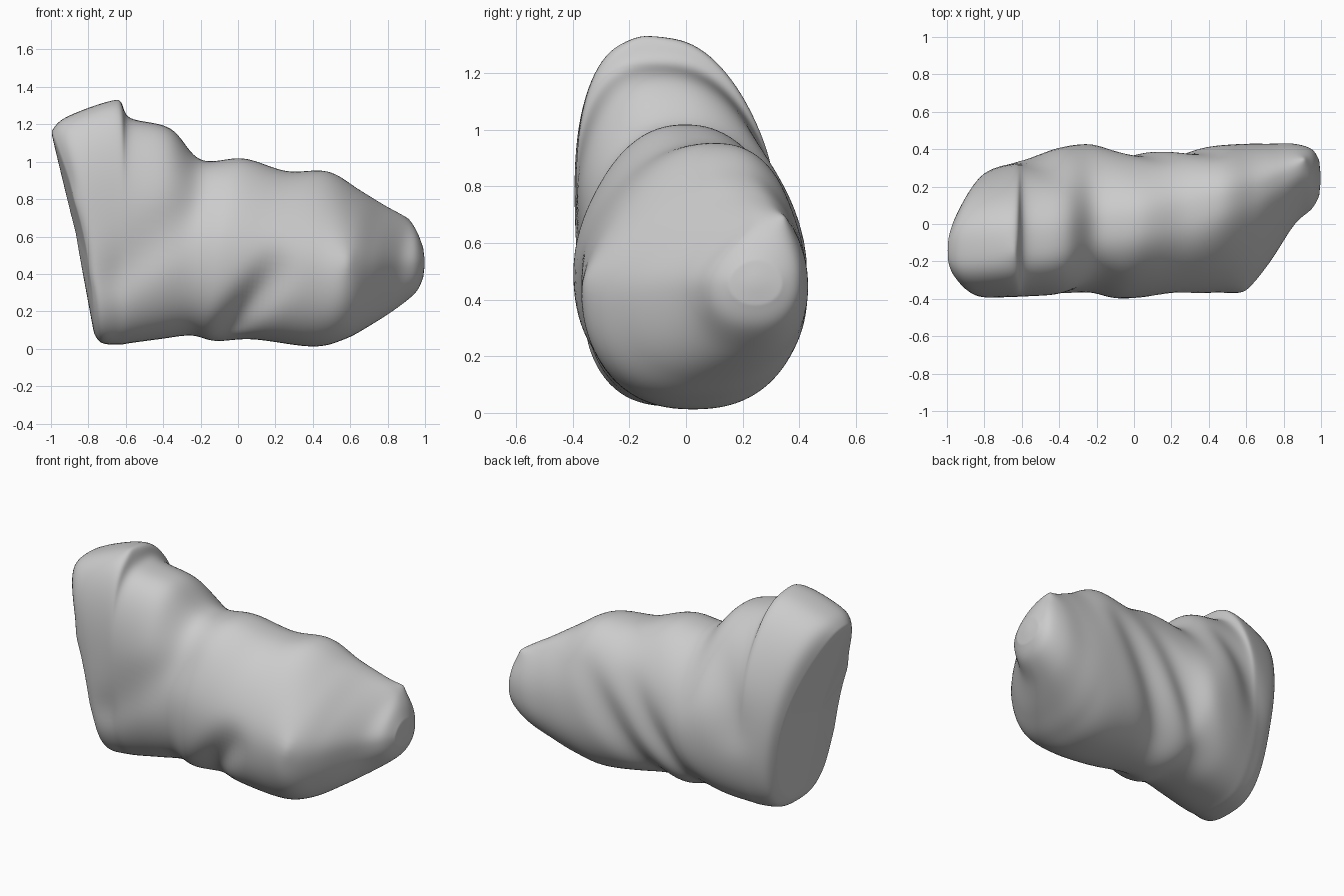
import bpy, bmesh, math
from mathutils import Vector

if "Cube" in bpy.data.objects:
    bpy.data.objects.remove(bpy.data.objects["Cube"])

RING, STEPS = 96, 10

# Cross-sections: bottom x, z, top x, z, middle front y, back y,
# top front y, back y, roundness
SECTIONS = [
    (-.77, .08, -1.0, 1.16, -.36, .23, -.34, .05, .75),
    (-.73, .03, -.92, 1.24, -.39, .29, -.42, .16, .72),
    (-.64, .02, -.65, 1.33, -.39, .34, -.41, .19, .75),
    (-.57, .03, -.58, 1.235, -.39, .36, -.40, .20, .75),
    (-.42, .05, -.36, 1.18, -.39, .41, -.38, .22, .80),
    (-.25, .07, -.20, 1.01, -.37, .43, -.33, .28, .85),
    (-.12, .04, .03, 1.02, -.40, .40, -.30, .30, .85),
    (.08, .05, .26, .95, -.39, .40, -.27, .37, .85),
    (.40, .01, .48, .95, -.37, .42, -.17, .40, .85),
    (.57, .05, .65, .85, -.36, .43, -.08, .41, .85),
    (.70, .12, .78, .77, -.22, .43, .05, .42, .85),
    (.84, .21, .90, .70, -.01, .43, .16, .42, .88),
    (.95, .30, .955, .63, .08, .40, .16, .40, .90),
    (.99, .38, .99, .54, .15, .34, .17, .33, .95),
]

# Diagonal folds: side, upper x, z, lower x, z, depth, width
FOLDS = [
    (-1, -.05, .90, -.65, .40, .03, .11),
    (-1, .28, .52, -.12, .0, .09, .08),
    (1, .48, .80, -.05, .0, .055, .08),
    (1, .20, .80, -.36, .0, .045, .08),
    (1, -.36, 1.1, -.58, .60, .03, .10),
]

# Small pulled tips on the surface
TIPS = [(-.89, -.38, .79), (-.83, -.40, .38), (-.13, -.32, .03),
        (.60, -.38, .48), (.92, .36, .71), (-.64, -.15, 1.34)]


def catmull(a, b, c, d, t):
    return [.5 * (2 * q + (r - p) * t + (2 * p - 5 * q + 4 * r - s) * t * t
                  + (3 * q - p - 3 * r + s) * t ** 3)
            for p, q, r, s in zip(a, b, c, d)]


def squash(value, power):
    return math.copysign(abs(value) ** power, value)


def fold(p):
    for side, x0, z0, x1, z1, depth, width in FOLDS:
        if p.y * side <= 0:
            continue
        a, line = Vector((x0, z0)), Vector((x1 - x0, z1 - z0))
        q = Vector((p.x, p.z)) - a
        t = max(0, min(1, q.dot(line) / line.length_squared))
        gap = (q - line * t).length
        # Each fold fades in from its upper end
        fade = math.sin(min(1, t * 1.6) * math.pi / 2) * min(1, abs(p.y) / .25)
        p.y -= side * depth * fade * math.exp(-(gap / width) ** 2)
    return p


def pull(p):
    for tip in TIPS:
        offset = Vector(tip) - p
        p = p + offset * .8 * math.exp(-(offset.length / .05) ** 2)
    return p


def section_ring(bm, s):
    xb, zb, xt, zt, y0, y1, top0, top1, power = s
    ring = []
    for i in range(RING):
        a = math.tau * i / RING
        c, h = squash(math.cos(a), power), squash(math.sin(a), power)
        v, up = (h + 1) / 2, max(0, h) ** 1.3
        front, back = y0 + (top0 - y0) * up, y1 + (top1 - y1) * up
        y = (front + back) / 2 + c * (back - front) / 2
        p = Vector((xb + (xt - xb) * v * v, y, zb + (zt - zb) * v))
        ring.append(bm.verts.new(pull(fold(p))))
    return ring


def close_end(bm, ring, bulge, flip):
    # Shrinking rings make a domed end
    centre = sum((v.co for v in ring), Vector()) / RING
    edge = [v.co.copy() for v in ring]
    last = ring
    for k in range(1, 8):
        a = math.pi / 2 * k / 8
        new = [bm.verts.new(centre + (e - centre) * math.cos(a)
                            + Vector((bulge * (1 - math.cos(a)), 0, 0))) for e in edge]
        bridge(bm, last, new, flip)
        last = new
    pole = bm.verts.new(centre + Vector((bulge, 0, 0)))
    for i in range(RING):
        f = (last[i], last[(i + 1) % RING], pole)
        bm.faces.new(f[::-1] if flip else f)


def bridge(bm, a, b, flip=False):
    for i in range(RING):
        j = (i + 1) % RING
        f = (a[i], a[j], b[j], b[i])
        bm.faces.new(f[::-1] if flip else f)


# Lofted body
bm = bmesh.new()
rings = []
last = len(SECTIONS) - 1
for i in range(last):
    near = [SECTIONS[max(0, min(last, i + k))] for k in (-1, 0, 1, 2)]
    rings += [section_ring(bm, catmull(*near, n / STEPS)) for n in range(STEPS)]
rings.append(section_ring(bm, SECTIONS[-1]))
for a, b in zip(rings, rings[1:]):
    bridge(bm, a, b)
close_end(bm, rings[0], -.01, True)
close_end(bm, rings[-1], .01, False)
bmesh.ops.recalc_face_normals(bm, faces=bm.faces)
for _ in range(6):
    bmesh.ops.smooth_vert(bm, verts=bm.verts, factor=.5,
                          use_axis_x=True, use_axis_y=True, use_axis_z=True)
mesh = bpy.data.meshes.new("lumpy_body")
bm.to_mesh(mesh)
bm.free()
body = bpy.data.objects.new("lumpy_body", mesh)
bpy.context.collection.objects.link(body)

# Plain grey surface
grey = bpy.data.materials.new("light_grey")
grey.use_nodes = True
colour = (.6, .6, .6, 1)
grey.diffuse_color = colour
grey.node_tree.nodes["Principled BSDF"].inputs["Base Color"].default_value = colour
mesh.materials.append(grey)

bpy.context.view_layer.objects.active = body
body.select_set(True)
bpy.ops.object.shade_smooth_by_angle(angle=math.radians(50))
